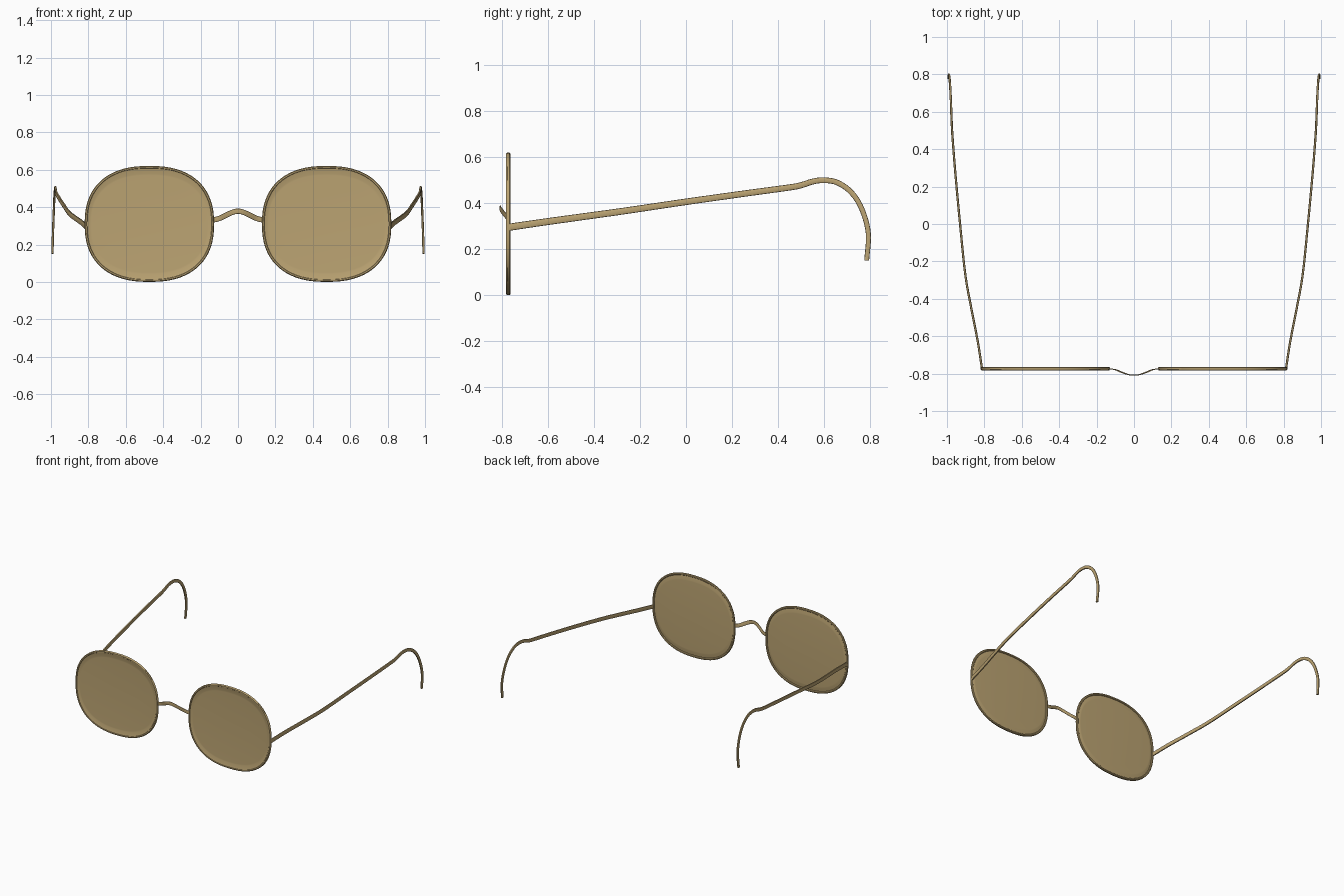
import bpy
from math import sin, cos, pi, copysign
from mathutils import Vector

if "Cube" in bpy.data.objects:
    bpy.data.objects.remove(bpy.data.objects["Cube"])

mat = bpy.data.materials.new("tan_metal")
mat.diffuse_color = (0.50, 0.37, 0.17, 1)
mat.use_nodes = True
mat.node_tree.nodes["Principled BSDF"].inputs["Base Color"].default_value = mat.diffuse_color


def make_object(name, verts, faces, angle=40):
    mesh = bpy.data.meshes.new(name)
    mesh.from_pydata(verts, [], faces)
    mesh.materials.append(mat)
    ob = bpy.data.objects.new(name, mesh)
    bpy.context.collection.objects.link(ob)
    bpy.ops.object.select_all(action='DESELECT')
    ob.select_set(True)
    bpy.context.view_layer.objects.active = ob
    bpy.ops.object.mode_set(mode='EDIT')
    bpy.ops.mesh.select_all(action='SELECT')
    bpy.ops.mesh.normals_make_consistent(inside=False)
    bpy.ops.object.mode_set(mode='OBJECT')
    bpy.ops.object.shade_smooth_by_angle(angle=angle * pi / 180)
    return ob


def skin(rings, closed):
    """Quads between successive rings; caps the ends unless closed."""
    n, m = len(rings[0]), len(rings)
    verts = [v for r in rings for v in r]
    faces = [(i * n + j, i * n + (j + 1) % n,
              (i + 1) % m * n + (j + 1) % n, (i + 1) % m * n + j)
             for i in range(m if closed else m - 1) for j in range(n)]
    if not closed:
        faces += [tuple(range(n)), tuple(range((m - 1) * n, m * n))]
    return verts, faces


def smooth_path(points, steps=6):
    """Catmull-Rom curve through the points."""
    p = [Vector(q) for q in points]
    p = [2 * p[0] - p[1]] + p + [2 * p[-1] - p[-2]]
    out = []
    for a, b, c, d in zip(p, p[1:], p[2:], p[3:]):
        for k in range(steps):
            t = k / steps
            out.append(0.5 * (2 * b + (c - a) * t + (2 * a - 5 * b + 4 * c - d) * t * t
                              + (3 * b - a - 3 * c + d) * t ** 3))
    return out + [p[-2]]


def strip(name, points, thin_axis, thin, wide_start, wide_end):
    """Sweep a rounded flat section along a path."""
    path = smooth_path(points)
    rings = []
    for i, p in enumerate(path):
        t = (path[min(i + 1, len(path) - 1)] - path[max(i - 1, 0)]).normalized()
        u = (thin_axis - t * t.dot(thin_axis)).normalized()
        w = t.cross(u)
        h = wide_start + (wide_end - wide_start) * i / (len(path) - 1)
        ring = []
        for k in range(12):
            a = 2 * pi * k / 12
            c, s = cos(a), sin(a)
            ring.append(p + u * thin * copysign(abs(c) ** 0.6, c)
                        + w * h * copysign(abs(s) ** 0.6, s))
        rings.append(ring)
    return make_object(name, *skin(rings, False))


def oval(side, dx, dz, y, n=72):
    """Rounded lens outline, inset by dx and dz."""
    ring = []
    for k in range(n):
        a = 2 * pi * k / n
        c, s = cos(a), sin(a)
        ring.append((side * 0.474 + (0.346 - dx) * copysign(abs(c) ** 0.84, c), y,
                     0.311 + (0.310 - dz) * copysign(abs(s) ** 0.84, s)))
    return ring


rim_profile = [(0.004, -0.764), (0, -0.768), (0, -0.777), (0.004, -0.782),
               (0.011, -0.782), (0.015, -0.777), (0.015, -0.768), (0.011, -0.764)]
lens_profile = [(0.036, 0.050, -0.773), (0.028, 0.042, -0.7735), (0.010, 0.012, -0.780),
                (0.010, 0.012, -0.772), (0.028, 0.042, -0.767), (0.036, 0.050, -0.7665)]
temple_points = [(0.813, -0.772, 0.296), (0.835, -0.63, 0.317), (0.870, -0.45, 0.342),
                 (0.902, -0.27, 0.367), (0.930, 0.0, 0.407), (0.955, 0.27, 0.445),
                 (0.970, 0.46, 0.471), (0.973, 0.51, 0.482), (0.975, 0.55, 0.495),
                 (0.977, 0.60, 0.501), (0.979, 0.66, 0.490), (0.982, 0.72, 0.447),
                 (0.985, 0.765, 0.375), (0.989, 0.793, 0.27), (0.992, 0.786, 0.152)]

for side, label in ((-1, "left"), (1, "right")):
    # Wire rim
    make_object(label + "_rim", *skin([oval(side, d, d, y) for d, y in rim_profile], True))
    # Dished lens
    make_object(label + "_lens", *skin([oval(side, *p) for p in lens_profile], False))
    # Temple arm with ear hook
    strip(label + "_temple", [(side * x, y, z) for x, y, z in temple_points],
          Vector((1, 0, 0)), 0.006, 0.0155, 0.0105)

# Arched nose bridge
half = [(0.138, -0.773, 0.331), (0.10, -0.779, 0.340), (0.065, -0.793, 0.357),
        (0.03, -0.805, 0.373)]
bridge = [(-x, y, z) for x, y, z in half] + [(0, -0.808, 0.379)] + half[::-1]
strip("nose_bridge", bridge, Vector((0, 1, 0)), 0.0025, 0.014, 0.014)
